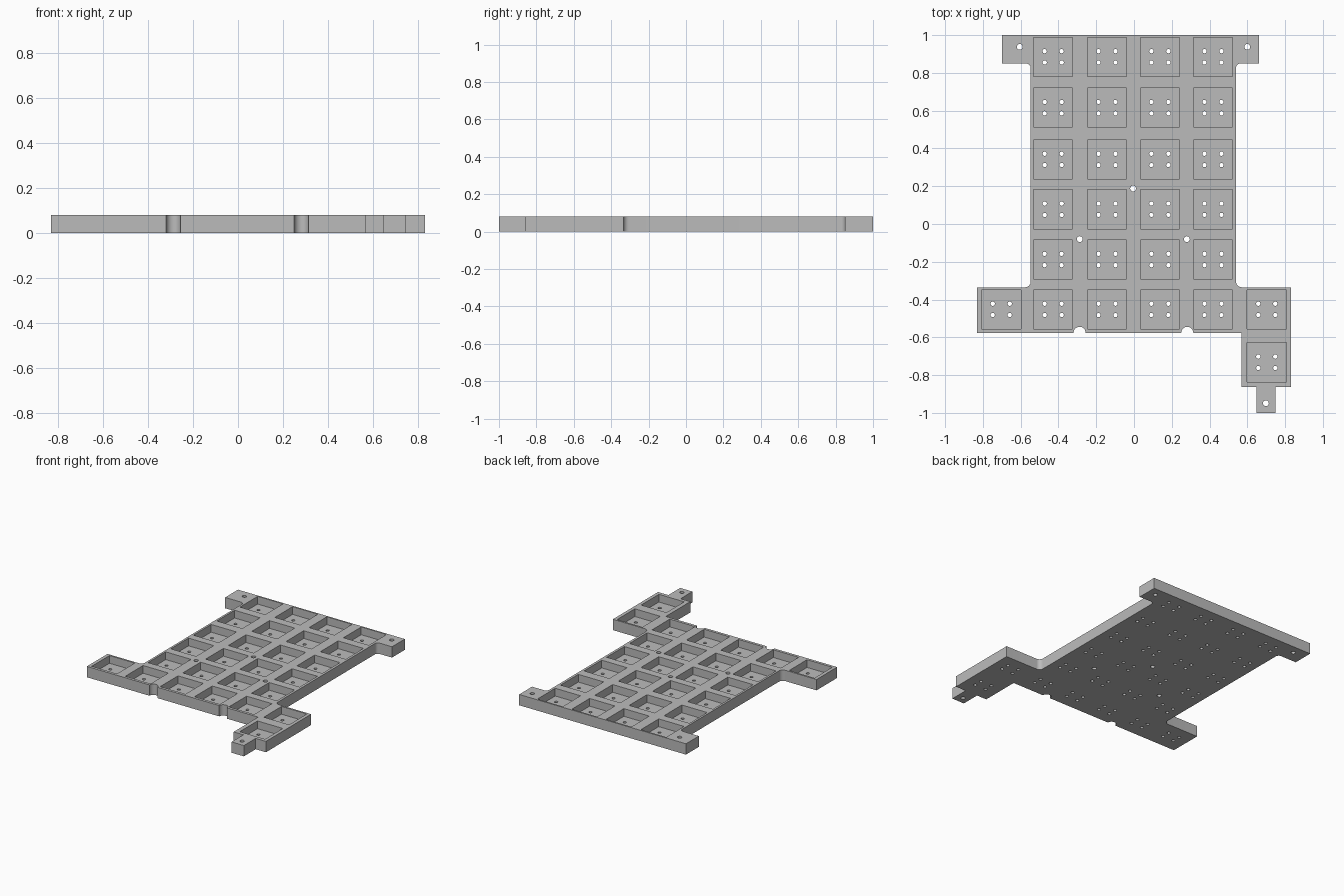
import bpy, bmesh, math

if "Cube" in bpy.data.objects:
    bpy.data.objects.remove(bpy.data.objects["Cube"])

HEIGHT = 0.08        # plate thickness
FLOOR = 0.023        # pocket floor level
POCKET = 0.207       # pocket side length

grey = bpy.data.materials.new("plain grey")
grey.diffuse_color = (0.5, 0.5, 0.5, 1)
grey.use_nodes = True
grey.node_tree.nodes["Principled BSDF"].inputs["Base Color"].default_value = grey.diffuse_color


def arc(cx, cy, r, a0, a1, n=8):
    """Points along an arc, angles in degrees."""
    steps = [math.radians(a0 + (a1 - a0) * i / n) for i in range(n + 1)]
    return [(cx + r * math.cos(a), cy + r * math.sin(a)) for a in steps]


def extrude_outline(bm, pts, z0, z1):
    """Add a closed prism from a counter-clockwise outline."""
    face = bm.faces.new([bm.verts.new((x, y, z0)) for x, y in pts])
    face.normal_flip()
    top = bmesh.ops.extrude_face_region(bm, geom=[face], use_keep_orig=True)
    verts = [g for g in top["geom"] if isinstance(g, bmesh.types.BMVert)]
    bmesh.ops.translate(bm, verts=verts, vec=(0, 0, z1 - z0))


def prism_object(name, outlines, z0, z1):
    bm = bmesh.new()
    for pts in outlines:
        extrude_outline(bm, pts, z0, z1)
    bmesh.ops.recalc_face_normals(bm, faces=bm.faces)
    mesh = bpy.data.meshes.new(name)
    bm.to_mesh(mesh)
    bm.free()
    mesh.materials.append(grey)
    obj = bpy.data.objects.new(name, mesh)
    bpy.context.collection.objects.link(obj)
    return obj


def square(x, y, size):
    h = size / 2
    return [(x - h, y - h), (x + h, y - h), (x + h, y + h), (x - h, y + h)]


# Plate outline, counter-clockwise: wings, notches, stem, filleted corners, ears
outline = (
    [(-0.832, -0.335), (-0.832, -0.576)]
    + arc(-0.288, -0.576, 0.032, 180, 0, 14)
    + arc(0.282, -0.576, 0.032, 180, 0, 14)
    + [(0.568, -0.576), (0.568, -0.862), (0.648, -0.862), (0.648, -1.0),
       (0.748, -1.0), (0.748, -0.862), (0.832, -0.862), (0.832, -0.335)]
    + arc(0.570, -0.305, 0.03, 270, 180)
    + arc(0.565, 0.825, 0.025, 180, 90)
    + [(0.663, 0.85), (0.663, 1.0), (-0.70, 1.0), (-0.70, 0.85)]
    + arc(-0.572, 0.825, 0.025, 90, 0)
    + arc(-0.577, -0.305, 0.03, 0, -90)
)
plate = prism_object("plate", [outline], 0, HEIGHT)

# Pocket grid plus the side and thumb pockets
columns = [-0.428, -0.143, 0.137, 0.418]
rows = [0.885, 0.616, 0.342, 0.078, -0.188, -0.452]
centres = [(x, y) for x in columns for y in rows]
centres += [(-0.703, -0.452), (0.703, -0.452), (0.703, -0.732)]
pockets = prism_object("pocket_cutter",
                       [square(x, y, POCKET) for x, y in centres], FLOOR, HEIGHT + 0.05)

# Four pin holes per pocket and the larger mounting holes
holes = [arc(x + dx, y + dy, 0.0115, 0, 337.5, 15)
         for x, y in centres for dx in (-0.045, 0.045) for dy in (-0.03, 0.03)]
mounts = [(-0.605, 0.938), (0.60, 0.938), (-0.005, 0.188),
          (-0.287, -0.08), (0.28, -0.08), (0.698, -0.949)]
holes += [arc(x, y, 0.0155, 0, 337.5, 15) for x, y in mounts]
drills = prism_object("hole_cutter", holes, -0.05, HEIGHT + 0.05)

# Cut the plate, then remove the cutters
bpy.context.view_layer.objects.active = plate
plate.select_set(True)
for cutter in (pockets, drills):
    mod = plate.modifiers.new(cutter.name, 'BOOLEAN')
    mod.operation = 'DIFFERENCE'
    mod.solver = 'EXACT'
    mod.object = cutter
    cutter.hide_render = True
    bpy.ops.object.modifier_apply(modifier=mod.name)
    bpy.data.objects.remove(cutter)

bpy.ops.object.select_all(action='DESELECT')
plate.select_set(True)
bpy.ops.object.shade_smooth_by_angle(angle=math.radians(30))
